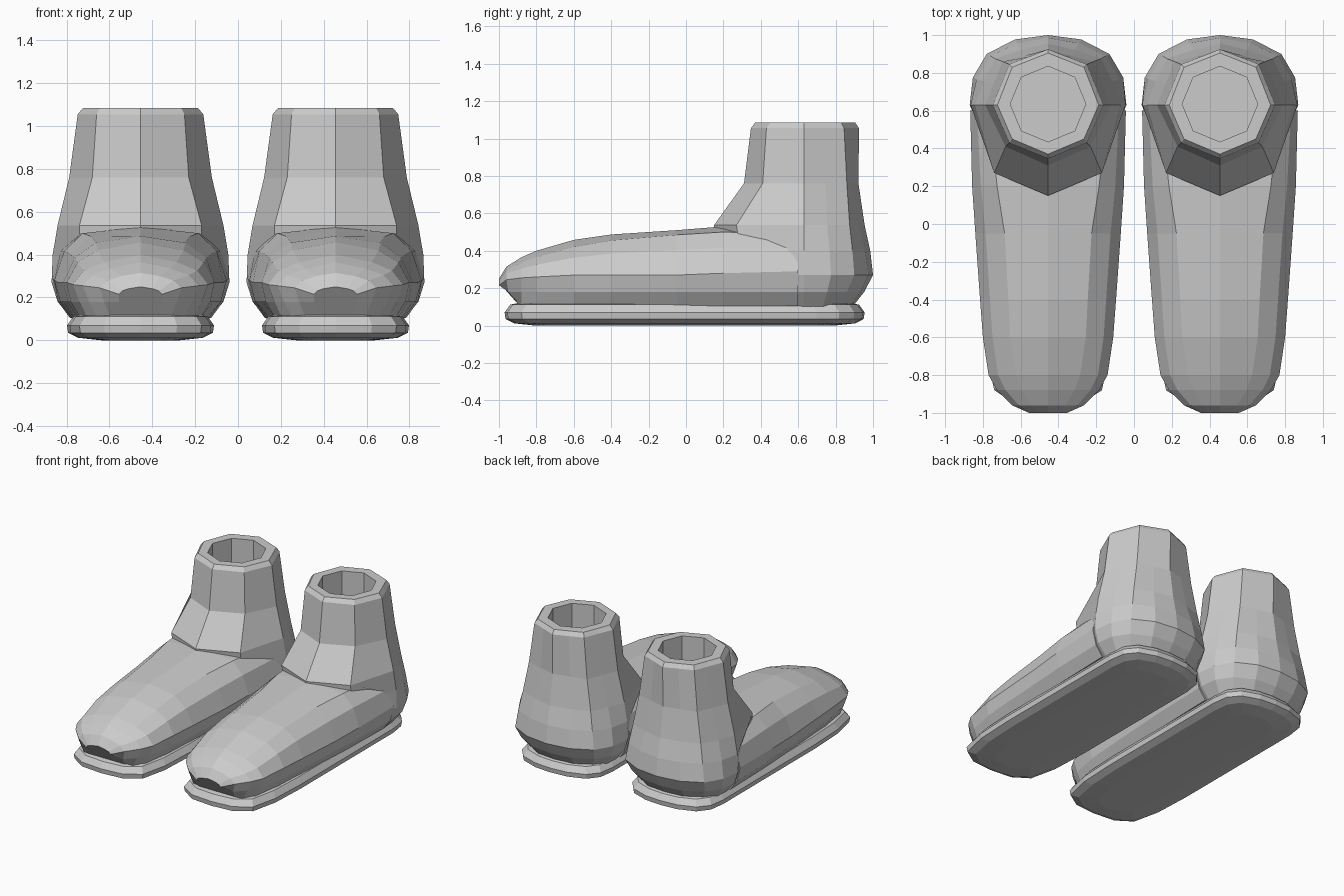
import bpy, bmesh, math

if "Cube" in bpy.data.objects:
    bpy.data.objects.remove(bpy.data.objects["Cube"])

CX = 0.455  # x of the boot centre line


def full(half):
    """Close a half outline (first and last point on the centre line)."""
    return half + [(-x, y, z) for x, y, z in reversed(half[1:-1])]


def loft(name, rings):
    """Skin a stack of equal-sized rings and cap both ends."""
    bm = bmesh.new()
    vs = [[bm.verts.new((x + CX, y, z)) for x, y, z in r] for r in rings]
    n = len(rings[0])
    for a, b in zip(vs, vs[1:]):
        for i in range(n):
            j = (i + 1) % n
            bm.faces.new((a[i], a[j], b[j], b[i]))
    bm.faces.new(vs[0][::-1])
    bm.faces.new(vs[-1])
    bmesh.ops.recalc_face_normals(bm, faces=bm.faces)
    me = bpy.data.meshes.new(name)
    bm.to_mesh(me)
    bm.free()
    ob = bpy.data.objects.new(name, me)
    bpy.context.collection.objects.link(ob)
    return ob


def boolean(ob, other, op):
    m = ob.modifiers.new(op.lower(), 'BOOLEAN')
    m.operation, m.object, m.solver = op, other, 'EXACT'
    bpy.context.view_layer.objects.active = ob
    bpy.ops.object.modifier_apply(modifier=m.name)
    bpy.data.objects.remove(other)


def mirror(ob):
    m = ob.modifiers.new("other_foot", 'MIRROR')
    m.use_mirror_merge = False


# sole: one outline, stacked with a rounded edge
OUT = [(0, -.97), (.17, -.955), (.285, -.88), (.33, -.68), (.343, -.4), (.343, .7),
       (.325, .82), (.26, .9), (.13, .945), (0, .955)]


def sole_ring(z, inset):
    return full([(x * (1 - inset / .34), y * (1 - inset / .96), z) for x, y in OUT])


sole = loft("sole", [sole_ring(*p) for p in
                     [(0, .16), (.012, .05), (.035, .005), (.07, 0), (.112, .03), (.118, .06)]])

# foot: arched sections from ankle to toe
# y, width at base, width at welt, max width, its z, shoulder width, its z, top z
SECTIONS = [
    (.60, .33, .385, .412, .29, .31, .49, .53),
    (.20, .32, .375, .402, .28, .27, .50, .53),
    (-.05, .31, .36, .385, .27, .23, .485, .51),
    (-.40, .29, .34, .36, .27, .21, .455, .487),
    (-.60, .28, .325, .345, .27, .20, .42, .458),
    (-.80, .25, .285, .315, .26, .17, .365, .40),
    (-.88, .20, .24, .27, .255, .14, .335, .365),
    (-.96, .14, .17, .19, .245, .09, .30, .315),
    (-1.0, .08, .10, .10, .215, .06, .24, .25)]


def foot_ring(y, wb, ww, wm, zm, ws, zs, zt):
    yb, yw = max(y, -.89), max(y, -.95)
    mid = (wm + (ws - wm) * .35, y, zm + (zs - zm) * .62)
    return full([(0, yb, .105), (wb, yb, .105), (ww, yw, .18), (wm, y, zm), mid,
                 (ws, y, zs), (0, y, zt)])


foot = loft("foot", [foot_ring(*s) for s in SECTIONS])

# shaft and heel: octagonal rings, rounder towards the heel
# z, front y, front corner x y, side x, back corner x y, back y, roundness
SHAFT = [
    (.10, .20, .22, .30, .32, .25, .81, .89, .03),
    (.18, .20, .25, .30, .387, .30, .86, .953, .03),
    (.27, .18, .27, .30, .415, .325, .90, 1.0, .03),
    (.40, .16, .28, .29, .41, .305, .89, .985, .022),
    (.537, .15, .285, .27, .387, .28, .875, .955, .008),
    (.76, .31, .225, .41, .333, .24, .86, .922, 0),
    (1.055, .347, .205, .43, .293, .205, .845, .925, 0),
    (1.085, .37, .19, .45, .268, .19, .83, .905, 0)]


def shaft_ring(z, yf, fx, fy, w, bx, by, yb, bulge):
    def between(p, q):
        x, y = (p[0] + q[0]) / 2, (p[1] + q[1]) / 2 - .62
        k = 1 + bulge / math.hypot(x, y)
        return x * k, .62 + y * k
    side, corner, back = (w, .63), (bx, by), (0, yb)
    pts = [(0, yf), (fx, fy), side, between(side, corner), corner,
           between(corner, back), back]
    return full([(x, y, z) for x, y in pts])


upper = loft("boot_upper", [shaft_ring(*s) for s in SHAFT])
boolean(upper, foot, 'UNION')

# hollow inside the shaft
well = loft("well_cutter", [[(.2 * math.sin(i * math.pi / 4), .635 + .2 * math.cos(i * math.pi / 4), z)
                             for i in range(8)] for z in (.16, 1.2)])
boolean(upper, well, 'DIFFERENCE')

for ob in (sole, upper):
    mirror(ob)
